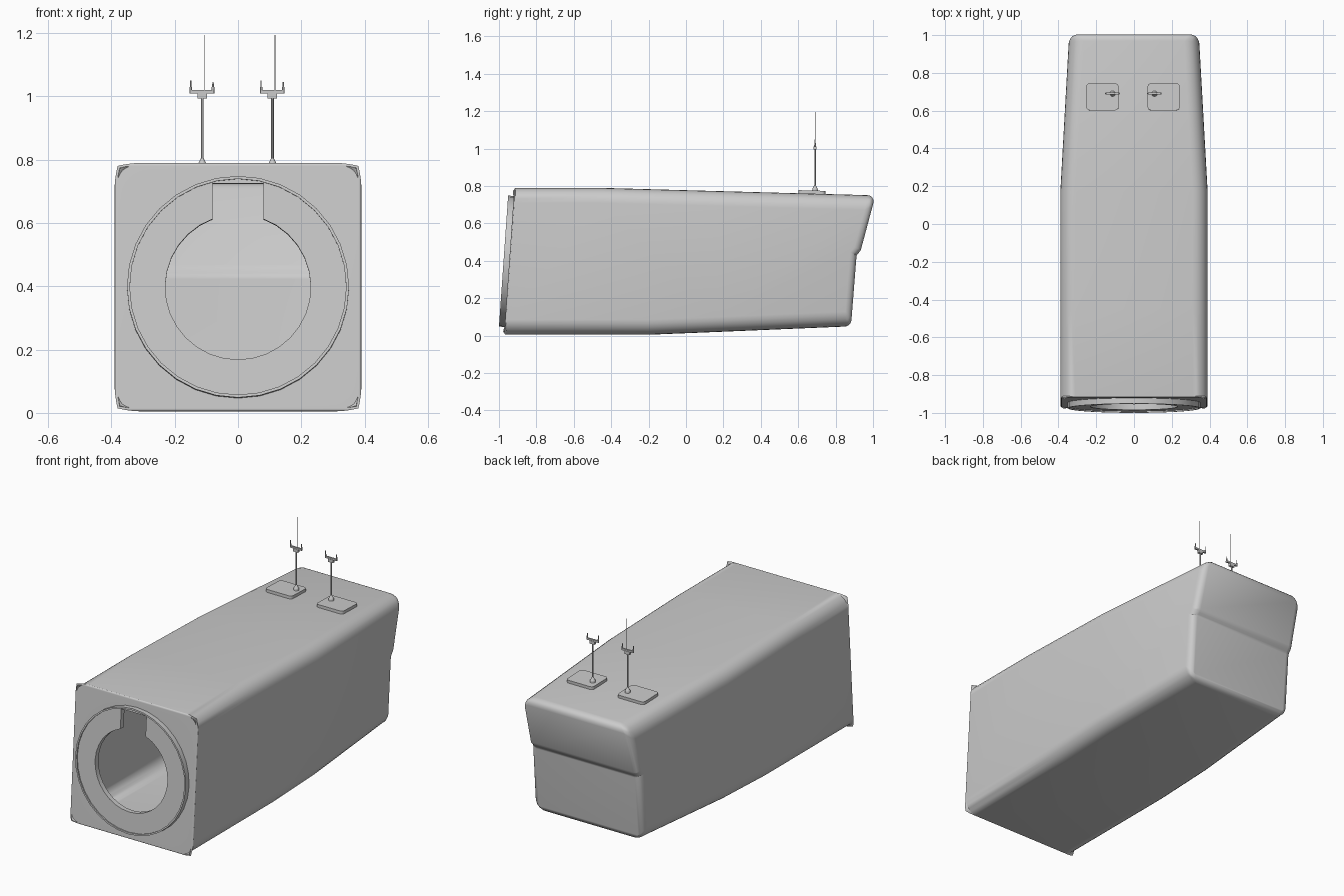
import bpy, bmesh
from math import sin, cos, pi, radians, asin
from mathutils import Vector

cube = bpy.data.objects.get("Cube")
if cube:
    bpy.data.objects.remove(cube, do_unlink=True)

grey = bpy.data.materials.new("light_grey")
grey.use_nodes = True
grey.diffuse_color = (0.6, 0.6, 0.6, 1)
grey.node_tree.nodes["Principled BSDF"].inputs["Base Color"].default_value = (0.6, 0.6, 0.6, 1)

TILT = radians(86)      # front face leans back slightly
HUB_Z = 0.397


def add_object(name, data):
    ob = bpy.data.objects.new(name, data)
    bpy.context.collection.objects.link(ob)
    data.materials.append(grey)
    return ob


def finish(ob, angle=30):
    bpy.ops.object.select_all(action="DESELECT")
    ob.select_set(True)
    bpy.context.view_layer.objects.active = ob
    bpy.ops.object.convert(target="MESH")
    bpy.ops.object.shade_smooth_by_angle(angle=radians(angle))


def circle(r, n=32):
    return [(r * cos(2 * pi * i / n), r * sin(2 * pi * i / n)) for i in range(n)]


def flat_plate(name, outlines, depth, y):
    """Extruded outline with holes, parallel to the leaning front face."""
    cu = bpy.data.curves.new(name, "CURVE")
    cu.dimensions = "2D"
    cu.fill_mode = "BOTH"
    cu.extrude = depth / 2
    for pts in outlines:
        sp = cu.splines.new("POLY")
        sp.points.add(len(pts) - 1)
        for p, (u, v) in zip(sp.points, pts):
            p.co = (u, v, 0, 1)
        sp.use_cyclic_u = True
    ob = add_object(name, cu)
    ob.location = (0, y, HUB_Z)
    ob.rotation_euler = (TILT, 0, 0)
    finish(ob)
    return ob


# Housing: side profile given a tapering width, then bevelled by edge weight
def half_width(y):
    return 0.39 - max(0, y - 0.17) * 0.056


bottom = [(-0.972, 0.005), (-0.2, 0.005), (0.17, 0.02)]
rear = [(0.882, 0.05), (0.912, 0.43), (0.934, 0.455), (1.013, 0.75)]
top = [(0.17, 0.773), (-0.45, 0.79), (-0.918, 0.79)]
profile = bottom + rear + top
n = len(profile)
bm = bmesh.new()
left, right = [[bm.verts.new((s * half_width(y), y, z)) for y, z in profile] for s in (1, -1)]
for i in range(n):
    j = (i + 1) % n
    bm.faces.new((left[i], left[j], right[j], right[i]))
for side in (left, right):
    bm.faces.new([side[i] for i in (0, 1, 2, 7, 8, 9)])
    bm.faces.new([side[i] for i in (2, 3, 4, 5, 6, 7)])
bmesh.ops.recalc_face_normals(bm, faces=bm.faces)
weight = bm.edges.layers.float.new("bevel_weight_edge")
for side in (left, right):
    for i in range(n):
        e = bm.edges.get((side[i], side[(i + 1) % n]))
        e[weight] = 0.12 if i == n - 1 else 0.45 if 3 <= i <= 5 else 1
for i, w in ((0, 0.12), (n - 1, 0.12), (3, 0.4), (4, 0.1), (5, 0.14), (6, 0.55)):
    bm.edges.get((left[i], right[i]))[weight] = w
me = bpy.data.meshes.new("housing")
bm.to_mesh(me)
bm.free()
housing = add_object("housing", me)
bev = housing.modifiers.new("rounding", "BEVEL")
bev.limit_method = "WEIGHT"
bev.width = 0.08
bev.segments = 6
shell = housing.modifiers.new("shell", "SOLIDIFY")
shell.thickness = 0.008
shell.offset = -1

# Round opening in the front of the housing
cutter = flat_plate("opening_cutter", [circle(0.345)], 0.2, -0.94)
cutter.hide_render = True
cut = housing.modifiers.new("opening", "BOOLEAN")
cut.object = cutter
cut.solver = "EXACT"
finish(housing)
bpy.data.objects.remove(cutter, do_unlink=True)

# Hub collar: thin rim around a plate with a keyhole opening
flat_plate("collar_rim", [circle(0.351), circle(0.342)], 0.05, -0.9505)
a0 = asin(0.08 / 0.23)
steps = 28
keyhole = [(0.23 * sin(a0 + (2 * pi - 2 * a0) * i / steps),
            0.23 * cos(a0 + (2 * pi - 2 * a0) * i / steps)) for i in range(steps + 1)]
keyhole += [(-0.08, 0.328), (0.08, 0.328)]
flat_plate("collar_plate", [circle(0.3425), keyhole], 0.03, -0.953)


# Small parts of the roof equipment
def box(bm, centre, size):
    vs = bmesh.ops.create_cube(bm, size=1)["verts"]
    for v in vs:
        v.co = Vector(centre) + Vector(a * b for a, b in zip(v.co, size))
    return vs


def rod(bm, x, y, z0, z1, r0, r1, sides=12):
    vs = bmesh.ops.create_cone(bm, cap_ends=True, segments=sides, radius1=r0,
                               radius2=r1, depth=z1 - z0)["verts"]
    bmesh.ops.translate(bm, vec=(x, y, (z0 + z1) / 2), verts=vs)


def mesh_object(name, bm):
    me = bpy.data.meshes.new(name)
    bm.to_mesh(me)
    bm.free()
    ob = add_object(name, me)
    finish(ob)
    return ob


for name, pad_x, mast_x in (("right", -0.167, -0.113), ("left", 0.157, 0.109)):
    # Roof hatch with rounded corners, following the roof slope
    bm = bmesh.new()
    box(bm, (0, 0, 0), (0.17, 0.143, 0.034))
    upright = [e for e in bm.edges if abs(e.verts[0].co.z - e.verts[1].co.z) > 0.01]
    bmesh.ops.bevel(bm, geom=upright, offset=0.018, segments=4, affect="EDGES", profile=0.5)
    hatch = mesh_object(name + "_hatch", bm)
    hatch.location = (pad_x, 0.673, 0.759)
    hatch.rotation_euler = (radians(-1.6), 0, 0)

    # Sensor mast: foot, stem, crossbar with two sensors, lightning rod
    bm = bmesh.new()
    y = 0.69
    rod(bm, 0, y, 0.77, 0.785, 0.016, 0.014)
    rod(bm, 0, y, 0.785, 0.805, 0.014, 0.004)
    rod(bm, 0, y, 0.79, 1.0, 0.0042, 0.0042)
    box(bm, (0, y, 1.003), (0.03, 0.014, 0.018))
    box(bm, (0, y, 1.015), (0.074, 0.01, 0.01))
    rod(bm, -0.036, y, 1.01, 1.03, 0.004, 0.004)
    rod(bm, -0.036, y, 1.03, 1.05, 0.002, 0.002)
    rod(bm, 0.034, y, 1.01, 1.03, 0.004, 0.004)
    rod(bm, 0.034, y, 1.03, 1.046, 0.003, 0.002)
    rod(bm, 0.008, y, 1.015, 1.195, 0.0012, 0.0012, 6)
    mast = mesh_object(name + "_mast", bm)
    mast.location.x = mast_x
